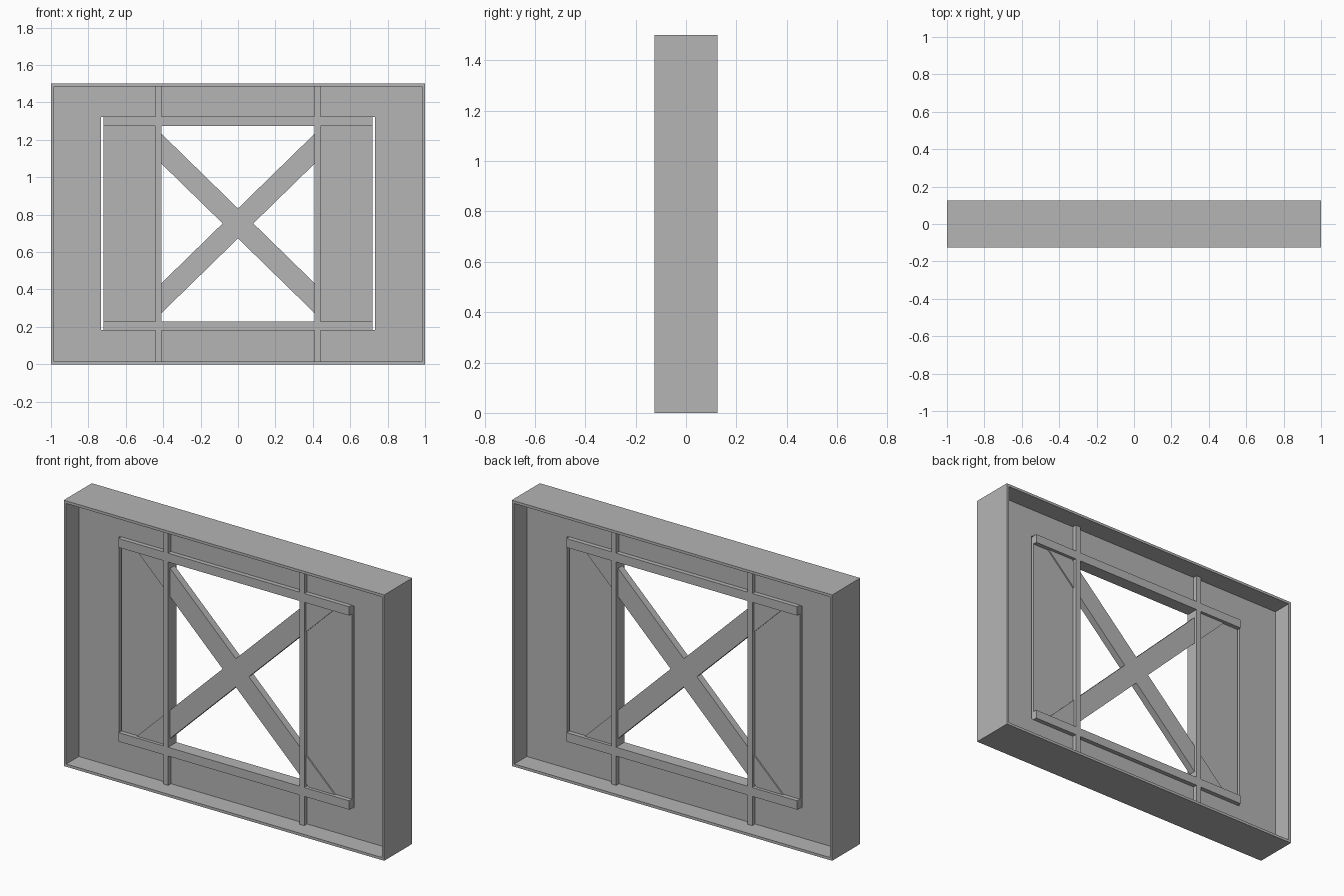
import bpy, bmesh, math
from mathutils import Matrix

if "Cube" in bpy.data.objects:
    bpy.data.objects.remove(bpy.data.objects["Cube"], do_unlink=True)

grey = bpy.data.materials.new("plain_grey")
grey.use_nodes = True
colour = (0.46, 0.46, 0.46, 1)
grey.diffuse_color = colour
grey.node_tree.nodes["Principled BSDF"].inputs["Base Color"].default_value = colour

HEIGHT, MID = 1.5, 0.753
WALL = 0.015
PANEL, BRACE, STRIP = 0.0125, 0.02, 0.0375   # half thicknesses


def finish(name, bm):
    bmesh.ops.recalc_face_normals(bm, faces=bm.faces)
    mesh = bpy.data.meshes.new(name)
    bm.to_mesh(mesh)
    bm.free()
    mesh.materials.append(grey)
    obj = bpy.data.objects.new(name, mesh)
    bpy.context.collection.objects.link(obj)
    return obj


def box(name, x0, x1, z0, z1, half):
    bm = bmesh.new()
    bmesh.ops.create_cube(bm, size=1)
    bmesh.ops.scale(bm, vec=(x1 - x0, 2 * half, z1 - z0), verts=bm.verts)
    bmesh.ops.translate(bm, vec=((x0 + x1) / 2, 0, (z0 + z1) / 2), verts=bm.verts)
    return finish(name, bm)


def slab(bm, outline, half):
    """Extrude an x-z outline through the thickness."""
    face = bm.faces.new([bm.verts.new((x, -half, z)) for x, z in outline])
    out = bmesh.ops.extrude_face_region(bm, geom=[face])
    moved = [v for v in out["geom"] if isinstance(v, bmesh.types.BMVert)]
    bmesh.ops.translate(bm, vec=(0, 2 * half, 0), verts=moved)


# Outer casing: open rectangular ring
bm = bmesh.new()
outer = [(-1, 0), (1, 0), (1, HEIGHT), (-1, HEIGHT)]
inner = [(x * (1 - WALL), z + (WALL if z == 0 else -WALL)) for x, z in outer]
loops = [[bm.verts.new((x, y, z)) for x, z in ring]
         for y, ring in ((-0.125, outer), (0.125, outer), (0.125, inner), (-0.125, inner))]
for a, b in zip(loops, loops[1:] + loops[:1]):
    for i in range(4):
        j = (i + 1) % 4
        bm.faces.new((a[i], a[j], b[j], b[i]))
finish("outer_casing", bm)

# Upright panels and strips on both sides
for side, s in (("left", 1), ("right", -1)):
    for part, a, b, z0, z1, half in (
            ("outer_panel", 0.733, 0.986, WALL, HEIGHT - WALL, PANEL),
            ("inner_panel", 0.411, 0.72, 0.2, 1.3, PANEL),
            ("upright_strip", 0.41, 0.44, WALL, HEIGHT - WALL, STRIP)):
        x0, x1 = sorted((a * s, b * s))
        box(f"{side}_{part}", x0, x1, z0, z1, half)

# Top and bottom panels and rails
box("top_panel", -0.733, 0.733, 1.322, HEIGHT - WALL, PANEL)
box("bottom_panel", -0.733, 0.733, WALL, 0.182, PANEL)
box("top_rail", -0.72, 0.72, 1.275, 1.325, STRIP)
box("bottom_rail", -0.72, 0.72, 0.18, 0.23, STRIP)

# Crossed diagonal braces, their ends hidden inside the rails
RISE, DROP, SLOPE = 0.545, 0.08, 0.976
for name, s in (("rising_brace", 1), ("falling_brace", -1)):
    near, far = (RISE - DROP) / SLOPE, (RISE + DROP) / SLOPE
    outline = [(-far, -RISE), (-near, -RISE), (far, RISE), (near, RISE)]
    bm = bmesh.new()
    slab(bm, [(s * x, MID + z) for x, z in outline], BRACE)
    finish(name, bm)
